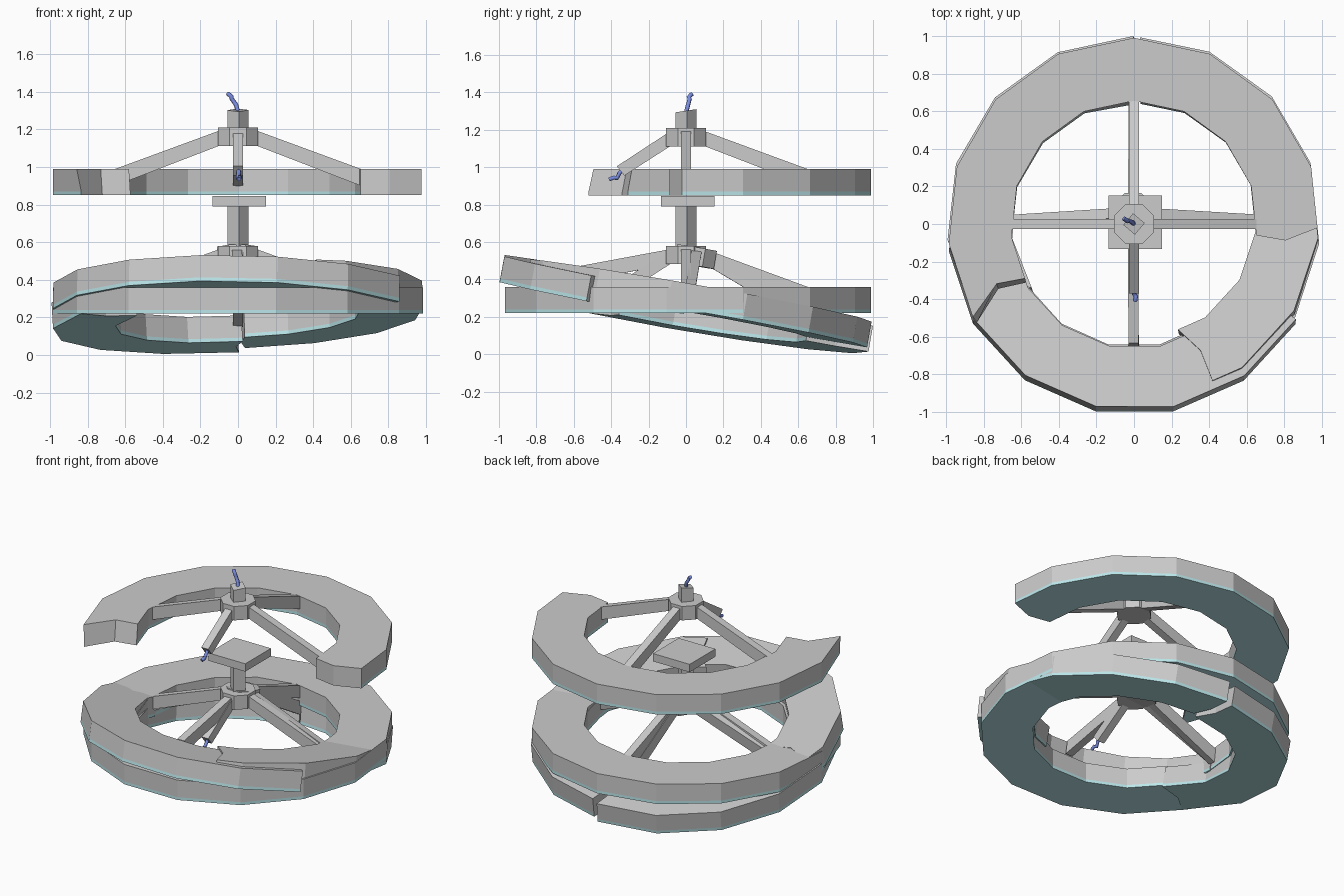
import bpy, bmesh, math
from mathutils import Matrix, Vector

if "Cube" in bpy.data.objects:
    bpy.data.objects.remove(bpy.data.objects["Cube"])

SIDES, STEP = 15, 24.0
RI, RM, RO = 0.655, 0.81, 0.99


def material(name, rgb):
    m = bpy.data.materials.new(name)
    m.diffuse_color = (*rgb, 1)
    m.use_nodes = True
    m.node_tree.nodes["Principled BSDF"].inputs["Base Color"].default_value = m.diffuse_color
    return m


GREY = material("hull_grey", (0.8, 0.8, 0.8))
CYAN = material("underside_cyan", (0.5, 0.8, 0.83))
BLUE = material("wire_blue", (0.2, 0.27, 0.75))


def finish(name, bm, mats, frame):
    bmesh.ops.recalc_face_normals(bm, faces=bm.faces)
    me = bpy.data.meshes.new(name)
    bm.to_mesh(me)
    bm.free()
    for m in mats:
        me.materials.append(m)
    ob = bpy.data.objects.new(name, me)
    ob.matrix_world = frame
    bpy.context.collection.objects.link(ob)
    return ob


def tilted(a, b=0.0, c=0.0, dy=0.0):
    """Frame lying on the plane z = a + b*x + c*y."""
    q = Vector((0, 0, 1)).rotation_difference(Vector((-b, -c, 1)))
    return Matrix.Translation((0, dy, a + c * dy)) @ q.to_matrix().to_4x4()


def ring_point(r, ang, z):
    # stay on the straight sides of the polygon
    off = (ang - 90) % STEP - STEP / 2
    r *= math.cos(math.radians(STEP / 2)) / math.cos(math.radians(off))
    t = math.radians(ang)
    return (r * math.cos(t), r * math.sin(t), z)


def ring(name, frame, start=None, end=None, lean=0.0):
    """start/end: angles of the broken edge at inner, middle, outer radius."""
    closed = start is None
    if closed:
        stations = [[90 + STEP * i] * 3 for i in range(SIDES)]
    else:
        inner = [90 + STEP * i for i in range(-8, 20)
                 if max(start) + 1 < 90 + STEP * i < min(end) - 1]
        stations = [start] + [[a] * 3 for a in inner] + [end]
    bm = bmesh.new()
    loop = [(0, 0), (1, 0), (2, 0), (2, 1), (2, 2), (1, 2), (0, 2), (0, 1)]
    rows = []
    for s in stations:
        row = []
        for col, lev in loop:
            ang = s[col] + (lean if s is end and lev < 2 else 0)
            row.append(bm.verts.new(ring_point((RI, RM, RO)[col], ang, (0, 0.02, 0.14)[lev])))
        rows.append(row)
    n = len(rows)
    for i in range(n if closed else n - 1):
        p, q = rows[i], rows[(i + 1) % n]
        for k in range(8):
            k2 = (k + 1) % 8
            f = bm.faces.new((p[k], p[k2], q[k2], q[k]))
            f.material_index = 1 if k in (0, 1, 2, 7) else 0
    if not closed:
        for r in (rows[0], rows[-1]):
            bm.faces.new((r[0], r[1], r[5], r[6], r[7]))
            bm.faces.new((r[1], r[2], r[3], r[4], r[5]))
    return finish(name, bm, (GREY, CYAN), frame)


def spoke(name, frame, ang, broken=False):
    if broken:
        prof = [(0.08, 0.265), (0.33, 0.105), (0.37, 0.155), (0.08, 0.345)]
    else:
        prof = [(0.08, 0.27), (0.665, 0.045), (0.665, 0.135), (0.08, 0.35)]
    bm = bmesh.new()
    sides = [[bm.verts.new((r, w, z)) for r, z in prof] for w in (-0.027, 0.027)]
    for s in sides:
        bm.faces.new(s)
    for k in range(4):
        j = (k + 1) % 4
        bm.faces.new((sides[0][k], sides[0][j], sides[1][j], sides[1][k]))
    finish(name, bm, (GREY,), frame @ Matrix.Rotation(math.radians(ang), 4, 'Z'))


def prism(name, frame, n, r, z0, z1, turn, skew=0.0):
    bm = bmesh.new()
    bmesh.ops.create_cone(bm, cap_ends=True, segments=n, radius1=r, radius2=r, depth=z1 - z0)
    for v in bm.verts:
        v.co = Matrix.Rotation(math.radians(turn), 3, 'Z') @ v.co
        if v.co.z > 0:
            v.co.z += skew * v.co.y
        v.co.z += (z0 + z1) / 2
    finish(name, bm, (GREY,), frame)


def hub_and_spokes(name, frame, broken=None):
    prism(name + "_hub", frame, 8, 0.115, 0.262, 0.36, 22.5)
    for ang in (0, 90, 180, 270):
        spoke(f"{name}_spoke_{ang}", frame, ang, ang == broken)


def wire(name, pts):
    cu = bpy.data.curves.new(name, 'CURVE')
    cu.dimensions = '3D'
    cu.bevel_depth = 0.012
    cu.bevel_resolution = 1
    cu.use_fill_caps = True
    sp = cu.splines.new('POLY')
    sp.points.add(len(pts) - 1)
    for p, co in zip(sp.points, pts):
        p.co = (*co, 1)
    cu.materials.append(BLUE)
    bpy.context.collection.objects.link(bpy.data.objects.new(name, cu))


# upper broken ring with its hub
upper = tilted(0.85)
ring("upper_ring", upper, [-5.3, -6.2, -1.2], [206.5, 203.5, 210], 2.0)
hub_and_spokes("upper", upper, broken=270)

# lower level ring
lower = tilted(0.22)
ring("lower_ring", lower)
hub_and_spokes("lower", lower, broken=270)

# fallen ring, snapped into three pieces
ring("fallen_ring_front", tilted(0.2, -0.02, -0.19, -0.045), [177, 181, 176], [328, 332, 330])
ring("fallen_ring_right", tilted(0.205, 0.035, -0.175), [-68, -63, -64], [87, 89, 88])
ring("fallen_ring_left", tilted(0.18, 0.058, -0.17), [88, 91, 90], [214, 210, 212])
hub_and_spokes("fallen", tilted(0.215, 0.015, -0.17))

# central shaft pieces and square landing plate
base = Matrix.Identity(4)
prism("lower_shaft", base, 4, 0.057, 0.5, 0.8, 5)
prism("upper_shaft", base, 4, 0.057, 1.18, 1.302, 5, 0.15)
prism("shaft_plate", Matrix.Translation((0.007, 0.01, 0)), 4, 0.202, 0.79, 0.845, 45)

# torn wires
wire("shaft_wire", [(0, 0, 1.29), (-0.01, 0.01, 1.33), (-0.035, 0.02, 1.365), (-0.035, 0.015, 1.375), (-0.055, 0.03, 1.39)])
for nm, z in (("upper", 0.85), ("lower", 0.22)):
    wire(nm + "_spoke_wire", [(0, -0.33, z + 0.145), (0.005, -0.355, z + 0.12), (0.0, -0.37, z + 0.09),
                              (0.01, -0.385, z + 0.095), (0.005, -0.41, z + 0.085)])
